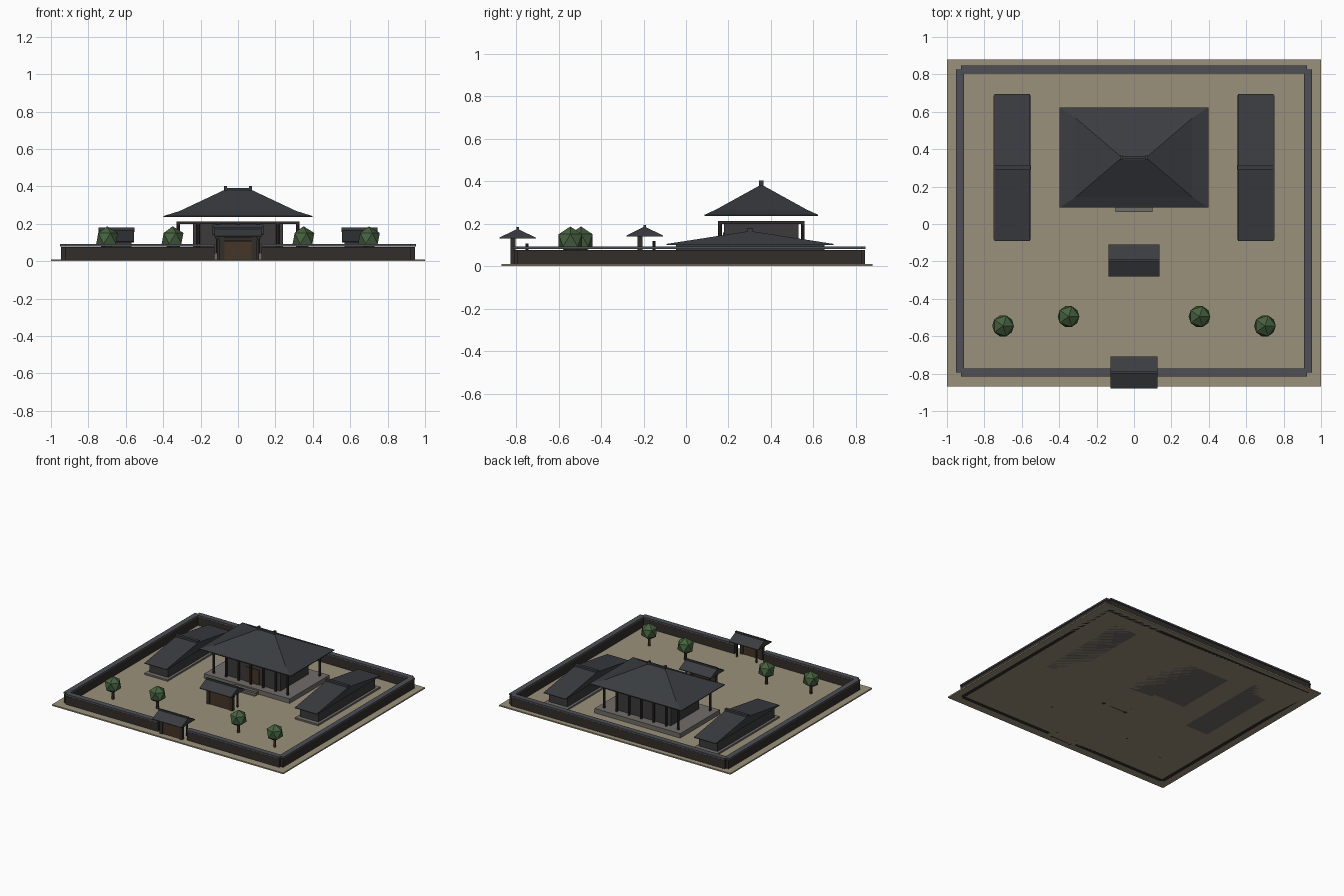
import bpy, bmesh, math

if "Cube" in bpy.data.objects:
    bpy.data.objects.remove(bpy.data.objects["Cube"])


def material(name, r, g, b):
    m = bpy.data.materials.new(name)
    m.diffuse_color = (r, g, b, 1)
    m.use_nodes = True
    m.node_tree.nodes["Principled BSDF"].inputs["Base Color"].default_value = m.diffuse_color
    return m


ROOF = material("dark_tile", .042, .046, .052)
CAP = material("wall_tile", .075, .08, .092)
WOOD = material("dark_wood", .032, .026, .023)
DOOR = material("door_wood", .06, .035, .02)
BODY = material("hall_wall", .045, .042, .042)
STONE = material("stone", .16, .15, .14)
EARTH = material("earth", .33, .285, .20)
LEAF = material("leaf", .06, .12, .05)
TRUNK = material("trunk", .06, .04, .025)


def mesh(name, verts, faces, mat):
    me = bpy.data.meshes.new(name)
    me.from_pydata(verts, [], faces)
    bm = bmesh.new()
    bm.from_mesh(me)
    bmesh.ops.recalc_face_normals(bm, faces=bm.faces)
    bm.to_mesh(me)
    bm.free()
    me.materials.append(mat)
    ob = bpy.data.objects.new(name, me)
    bpy.context.collection.objects.link(ob)
    return ob


def loft(name, rings, mat):
    """Stack of rectangles: (half_x, half_y, z) around (cx, cy)."""
    n = len(rings)
    verts = [(cx + sx * hx, cy + sy * hy, z) for cx, cy, hx, hy, z in rings
             for sx, sy in ((-1, -1), (1, -1), (1, 1), (-1, 1))]
    faces = [(3, 2, 1, 0), tuple(range(4 * n - 4, 4 * n))]
    for i in range(n - 1):
        for j in range(4):
            k = (j + 1) % 4
            faces.append((4 * i + j, 4 * i + k, 4 * i + 4 + k, 4 * i + 4 + j))
    return mesh(name, verts, faces, mat)


def box(name, x0, x1, y0, y1, z0, z1, mat):
    c = ((x0 + x1) / 2, (y0 + y1) / 2, (x1 - x0) / 2, (y1 - y0) / 2)
    return loft(name, [c + (z0,), c + (z1,)], mat)


def gable(name, cx, cy, hx, hy, z0, z1, z2, mat):
    """Gable roof with its ridge along x."""
    prof = [(-hy, z0), (hy, z0), (hy, z1), (0, z2), (-hy, z1)]
    verts = [(cx + s * hx, cy + y, z) for s in (-1, 1) for y, z in prof]
    faces = [tuple(range(5)), tuple(range(5, 10))]
    faces += [(i, (i + 1) % 5, (i + 1) % 5 + 5, i + 5) for i in range(5)]
    return mesh(name, verts, faces, mat)


def post(name, x, y, z0, z1, r, mat, sides=8):
    bpy.ops.mesh.primitive_cylinder_add(vertices=sides, radius=r, depth=z1 - z0,
                                        location=(x, y, (z0 + z1) / 2))
    ob = bpy.context.object
    ob.name = name
    ob.data.materials.append(mat)


# Ground
box("ground", -1, 1, -.87, .88, 0, .01, EARTH)


# Enclosure walls with tiled caps
def wall(name, x0, x1, y0, y1):
    along_x = x1 - x0 > y1 - y0
    for part, t, z0, z1, m in (("", .0165, 0, .077, WOOD), ("_cap", .021, .08, .092, CAP)):
        ax, ay = (0, t) if along_x else (t, 0)
        box(name + part, x0 - ax, x1 + ax, y0 - ay, y1 + ay, z0, z1, m)


FRONT, BACK = -.794, .826
wall("back_wall", -.925, .925, BACK, BACK)
for s, side in ((-1, "left"), (1, "right")):
    wall(side + "_wall", s * .93, s * .93, FRONT, BACK)
    wall(side + "_front_wall", min(s * .125, s * .925), max(s * .125, s * .925), FRONT, FRONT)


# Gates: square posts, rear posts, door, lintel, gable roof
def gate(name, y, hx, px, eave, apex):
    for s in (-1, 1):
        box(name + "_post", s * px - .013, s * px + .013, y - .034, y - .01, 0, eave + .005, WOOD)
        post(name + "_rear_post", s * px, y + .045, 0, eave - .022, .007, WOOD)
    box(name + "_door", -px + .012, px - .012, y - .027, y - .017, 0, eave - .025, DOOR)
    box(name + "_lintel", -px - .02, px + .02, y - .031, y - .013, eave - .022, eave - .002, WOOD)
    gable(name + "_roof", 0, y, hx, .086, eave, eave + .005, apex - .008, ROOF)
    box(name + "_ridge", -hx, hx, y - .006, y + .006, apex - .018, apex, ROOF)


gate("outer_gate", FRONT, .126, .085, .13, .184)
gate("inner_gate", -.195, .137, .1, .14, .195)

# Main hall
CY = .355
box("hall_platform", -.37, .37, CY - .245, CY + .245, 0, .045, STONE)
box("hall_step_lower", -.1, .1, CY - .29, CY - .24, 0, .02, STONE)
box("hall_step_upper", -.1, .1, CY - .268, CY - .24, 0, .034, STONE)
box("hall_body", -.24, .24, CY - .175, CY + .175, .045, .2, BODY)
box("hall_door", -.06, .06, CY - .18, CY - .17, .045, .16, DOOR)
for s in (-1, 1):
    for i in range(7):
        post("hall_column", -.32 + i * .64 / 6, CY + s * .195, .045, .2, .009, WOOD)
    box("hall_beam", -.33, .33, CY + s * .195 - .009, CY + s * .195 + .009, .198, .212, WOOD)
    box("hall_side_beam", s * .32 - .009, s * .32 + .009, CY - .19, CY + .19, .198, .212, WOOD)
    box("hall_ridge_end", s * .068 - .008, s * .068 + .008, CY - .011, CY + .011, .37, .403, ROOF)
loft("hall_roof", [(0, CY) + r for r in ((.397, .268, .236), (.397, .268, .242),
                                         (.313, .212, .268), (.075, .009, .38))], ROOF)
box("hall_ridge", -.07, .07, CY - .008, CY + .008, .37, .392, ROOF)

# Side halls
for s, side in ((-1, "left"), (1, "right")):
    x, y = s * .65, .302
    box(side + "_hall_platform", x - .1, x + .1, y - .385, y + .385, 0, .022, STONE)
    box(side + "_hall_body", x - .08, x + .08, y - .35, y + .35, .022, .104, BODY)
    gable(side + "_hall_roof", x, y, .095, .394, .1, .105, .166, ROOF)
    box(side + "_hall_ridge", x - .097, x + .097, y - .011, y + .011, .155, .18, ROOF)

# Trees
for x, y in ((-.7, -.545), (-.35, -.495), (.35, -.495), (.7, -.545)):
    post("tree_trunk", x, y, 0, .08, .01, TRUNK, 6)
    bpy.ops.mesh.primitive_ico_sphere_add(subdivisions=1, radius=.065, location=(x, y, .122))
    bpy.context.object.name = "tree_crown"
    bpy.context.object.data.materials.append(LEAF)
